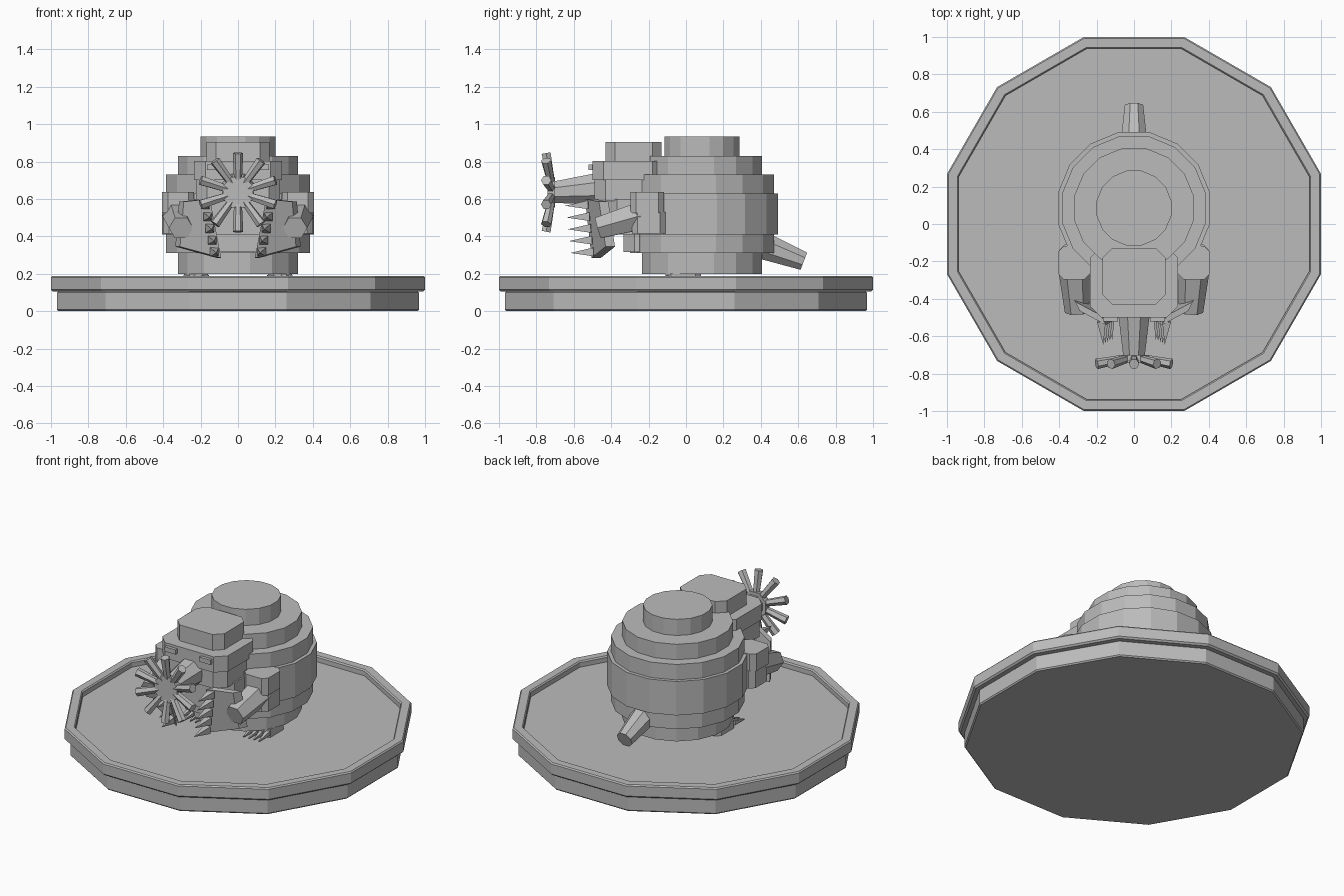
import bpy, bmesh, math
from mathutils import Vector, Matrix

old = bpy.data.objects.get("Cube")
if old:
    bpy.data.objects.remove(old, do_unlink=True)

GREY = (0.5, 0.5, 0.5, 1)
mat = bpy.data.materials.new("plain grey")
mat.use_nodes = True
mat.diffuse_color = GREY
mat.node_tree.nodes["Principled BSDF"].inputs["Base Color"].default_value = GREY


def finish(bm, name):
    bmesh.ops.recalc_face_normals(bm, faces=bm.faces)
    me = bpy.data.meshes.new(name)
    bm.to_mesh(me)
    bm.free()
    me.materials.append(mat)
    ob = bpy.data.objects.new(name, me)
    bpy.context.collection.objects.link(ob)
    return ob


def lathe(name, profile, sides, y=0.0):
    """Faceted turned shape; radii are measured to the flat sides."""
    bm = bmesh.new()
    rings = []
    for r, z in profile:
        rr = r / math.cos(math.pi / sides)
        angles = [(i + 0.5) * math.tau / sides for i in range(sides)]
        rings.append([bm.verts.new((rr * math.cos(a), y + rr * math.sin(a), z)) for a in angles])
    for a, b in zip(rings, rings[1:]):
        for i in range(sides):
            j = (i + 1) % sides
            bm.faces.new((a[i], a[j], b[j], b[i]))
    bm.faces.new(rings[0])
    bm.faces.new(rings[-1])
    return finish(bm, name)


def block(name, x, y, z, chamfer=0.0, upright_only=True):
    """Box between the given (low, high) limits with chamfered edges."""
    bm = bmesh.new()
    bmesh.ops.create_cube(bm, size=1)
    for v in bm.verts:
        v.co = Vector(lo + (c + 0.5) * (hi - lo) for c, (lo, hi) in zip(v.co, (x, y, z)))
    if chamfer:
        edges = [e for e in bm.edges
                 if not upright_only or abs(e.verts[0].co.z - e.verts[1].co.z) > 0.01]
        bmesh.ops.bevel(bm, geom=edges, offset=chamfer, segments=1, affect='EDGES')
    return finish(bm, name)


def rod(name, start, end, r1, r2, sides, turn=0.5):
    """Tapered rod between two points."""
    a, b = Vector(start), Vector(end)
    d = b - a
    m = (Matrix.Translation((a + b) / 2) @ d.to_track_quat('Z', 'Y').to_matrix().to_4x4()
         @ Matrix.Rotation(turn * math.tau / sides, 4, 'Z'))
    bm = bmesh.new()
    bmesh.ops.create_cone(bm, cap_ends=True, segments=sides, radius1=r1, radius2=r2,
                          depth=d.length, matrix=m)
    return finish(bm, name)


# Twelve-sided stand with a stepped skirt and a sunken top
lathe("stand", [(0.96, 0), (0.967, 0.008), (0.967, 0.1), (0.96, 0.105), (0.99, 0.105),
                (1.0, 0.115), (1.0, 0.18), (0.993, 0.188), (0.945, 0.188),
                (0.938, 0.18), (0.938, 0.15)], 12)

# Round body built from stacked rings
tiers = [(0.32, 0.20), (0.385, 0.31), (0.407, 0.41), (0.385, 0.63),
         (0.32, 0.73), (0.2, 0.83)]
tops = [z for r, z in tiers[1:]] + [0.935]
profile = [p for (r, z), t in zip(tiers, tops) for p in ((r, z), (r, t))]
lathe("body", profile, 16, 0.085)

# Tail
rod("tail", (0, 0.36, 0.37), (0, 0.63, 0.267), 0.085, 0.053, 8)

# Head and chest slabs
block("head_cap", (-0.168, 0.168), (-0.43, -0.13), (0.78, 0.905), 0.05)
block("brow", (-0.235, 0.235), (-0.5, -0.12), (0.7, 0.802), 0.06)
block("face", (-0.225, 0.225), (-0.49, -0.1), (0.59, 0.7), 0.06)
block("chest", (-0.235, 0.235), (-0.43, -0.1), (0.41, 0.6), 0.06)
block("belly", (-0.2, 0.2), (-0.335, -0.08), (0.315, 0.42), 0.06)

# Snout and ten-armed nose
rod("snout", (0, -0.45, 0.655), (0, -0.72, 0.635), 0.095, 0.06, 8)
hub = Vector((0, -0.72, 0.635))
rod("nose_disc", hub + Vector((0, 0.02, 0)), hub - Vector((0, 0.02, 0)), 0.088, 0.088, 8)
for i in range(10):
    a = i * math.tau / 10
    out = Vector((math.sin(a), 0, math.cos(a)))
    rod("nose_feeler", hub + out * 0.06, hub + out * 0.21 - Vector((0, 0.028, 0)),
        0.021, 0.028, 6)

for s, side in ((1, "left"), (-1, "right")):
    def span(lo, hi):
        return tuple(sorted((s * lo, s * hi)))

    # Eye slit
    block(side + "_eye", span(0.085, 0.165), (-0.52, -0.49), (0.755, 0.785))

    # Shoulder and forearm
    block(side + "_shoulder", span(0.23, 0.4), (-0.29, -0.11), (0.415, 0.53), 0.03)
    block(side + "_upper_shoulder", span(0.235, 0.405), (-0.297, -0.117), (0.525, 0.637), 0.03)
    rod(side + "_forearm", (s * 0.32, -0.24, 0.51), (s * 0.305, -0.47, 0.445), 0.085, 0.065, 6)

    # Flat slanted palm
    corners = [Vector((s * x, y, z)) for x, y, z in
               ((0.29, -0.465, 0.585), (0.15, -0.54, 0.6),
                (0.09, -0.505, 0.285), (0.31, -0.43, 0.345))]
    bm = bmesh.new()
    back = Vector((s * 0.025, 0.05, 0))
    front_ring = [bm.verts.new(c) for c in corners]
    back_ring = [bm.verts.new(c + back) for c in corners]
    bm.faces.new(front_ring)
    bm.faces.new(back_ring)
    for i in range(4):
        j = (i + 1) % 4
        bm.faces.new((front_ring[i], front_ring[j], back_ring[j], back_ring[i]))
    finish(bm, side + "_palm")

    # Digging claws along the inner edge of the palm
    for i in range(5):
        base = corners[1].lerp(corners[2], 0.1 + 0.2 * i) + Vector((s * 0.03, 0.015, 0))
        rod(side + "_claw", base, base + Vector((-s * 0.01, -0.125, -0.005)), 0.033, 0.0, 4)

    # Hind foot with little toes under the body
    block(side + "_foot", span(0.16, 0.29), (-0.11, 0.08), (0.15, 0.202), 0.03)
    for k in range(4):
        x = s * (0.17 + 0.036 * k)
        rod(side + "_toe", (x, -0.09, 0.18), (x * 1.02, -0.19, 0.165), 0.02, 0.004, 4)
